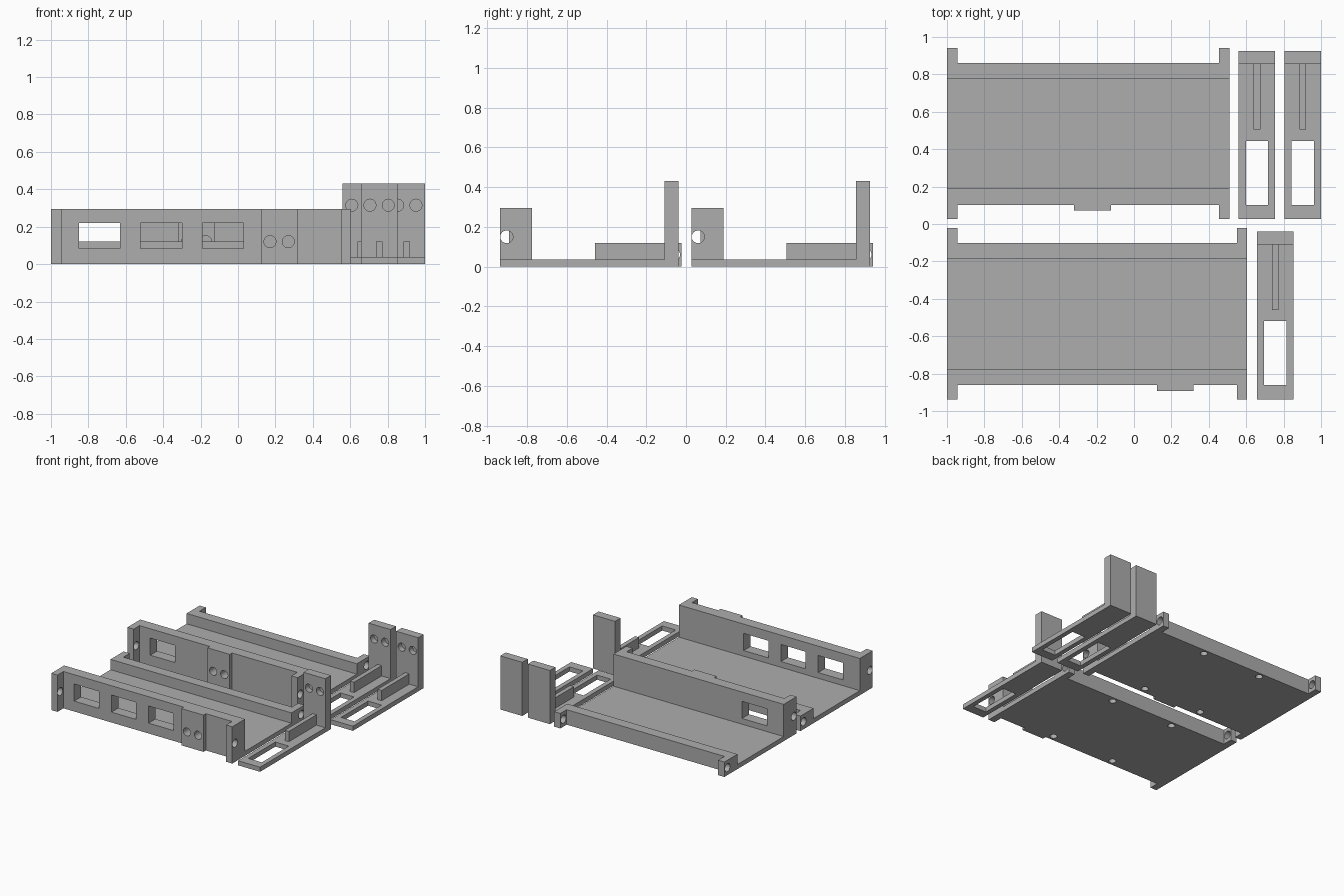
import bpy, bmesh, math
from mathutils import Matrix, Vector

old = bpy.data.objects.get("Cube")
if old:
    bpy.data.objects.remove(old, do_unlink=True)

grey = bpy.data.materials.new("plain grey")
grey.use_nodes = True
colour = (0.42, 0.42, 0.42, 1)
grey.diffuse_color = colour
grey.node_tree.nodes["Principled BSDF"].inputs["Base Color"].default_value = colour

FLOOR = 0.037     # plate thickness
TALL = 0.295      # front wall height
LOW = 0.12        # back wall and rib height
POST = 0.43       # bracket post height
R = 0.032         # screw hole radius


def make(name, bm):
    bmesh.ops.recalc_face_normals(bm, faces=bm.faces)
    mesh = bpy.data.meshes.new(name)
    bm.to_mesh(mesh)
    bm.free()
    obj = bpy.data.objects.new(name, mesh)
    obj.data.materials.append(grey)
    bpy.context.collection.objects.link(obj)
    return obj


def box(name, x0, x1, y0, y1, z0, z1):
    bm = bmesh.new()
    bmesh.ops.create_cube(bm, size=1)
    for v in bm.verts:
        v.co = Vector((x0 if v.co.x < 0 else x1,
                       y0 if v.co.y < 0 else y1,
                       z0 if v.co.z < 0 else z1))
    return make(name, bm)


def rod(name, axis, centre, length, radius=R):
    bm = bmesh.new()
    turn = {"x": Matrix.Rotation(math.pi / 2, 4, "Y"),
            "y": Matrix.Rotation(math.pi / 2, 4, "X"),
            "z": Matrix.Identity(4)}[axis]
    bmesh.ops.create_cone(bm, cap_ends=True, segments=32, radius1=radius, radius2=radius,
                          depth=length, matrix=Matrix.Translation(centre) @ turn)
    return make(name, bm)


def extrude_x(name, x0, x1, profile):
    """Solid with a y-z profile running along x."""
    bm = bmesh.new()
    face = bm.faces.new([bm.verts.new((x0, y, z)) for y, z in profile])
    out = bmesh.ops.extrude_face_region(bm, geom=[face])
    verts = [g for g in out["geom"] if isinstance(g, bmesh.types.BMVert)]
    bmesh.ops.translate(bm, verts=verts, vec=(x1 - x0, 0, 0))
    return make(name, bm)


def combine(obj, others, operation):
    bpy.context.view_layer.objects.active = obj
    for other in others:
        other.hide_render = True
        mod = obj.modifiers.new("combine", "BOOLEAN")
        mod.operation = operation
        mod.solver = "EXACT"
        mod.object = other
        bpy.ops.object.modifier_apply(modifier=mod.name)
        bpy.data.objects.remove(other, do_unlink=True)


def finish(obj):
    bpy.ops.object.select_all(action="DESELECT")
    obj.select_set(True)
    bpy.context.view_layer.objects.active = obj
    bpy.ops.object.shade_smooth_by_angle(angle=math.radians(30))


def tray(name, x1, y0, pad_x, windows):
    x0, tab = -1.0, 0.055
    fw0, fw1 = y0 + 0.075, y0 + 0.163      # front wall
    bw0, bw1 = y0 + 0.75, y0 + 0.835       # back wall
    y1 = y0 + 0.915
    body = extrude_x(name, x0, x1, [
        (fw0, 0), (bw1, 0), (bw1, LOW), (bw0, LOW),
        (bw0, FLOOR), (fw1, FLOOR), (fw1, TALL), (fw0, TALL)])
    # corner tabs and the raised pad on the front wall
    adds = []
    for a, b in ((x0, x0 + tab), (x1 - tab, x1)):
        adds.append(box("front_tab", a, b, y0, fw0 + 0.04, 0, TALL))
        adds.append(box("back_tab", a, b, bw1 - 0.04, y1, 0, LOW))
    adds.append(box("pad", pad_x - 0.098, pad_x + 0.098, fw0 - 0.03, fw0 + 0.04, 0, TALL))
    combine(body, adds, "UNION")
    # windows, tab holes, pad holes and underside holes
    cuts = [box("window", w, w + 0.22, fw0 - 0.02, fw1 + 0.02, 0.083, 0.22) for w in windows]
    for x in (x0 + tab / 2, x1 - tab / 2):
        cuts.append(rod("hole", "x", (x, y0 + 0.034, 0.15), 0.1))
        cuts.append(rod("hole", "x", (x, y1 - 0.04, 0.06), 0.1))
    middle = (x0 + x1) / 2
    for side in (-1, 1):
        cuts.append(rod("hole", "y", (pad_x + side * 0.049, fw0, 0.12), 0.1))
        for y in ((fw0 + fw1) / 2, (bw0 + bw1) / 2):
            cuts.append(rod("hole", "z", (middle + side * 0.175 * (x1 - x0), y, 0), 0.12, 0.027))
    combine(body, cuts, "DIFFERENCE")
    finish(body)


def bracket(name, x0, y0):
    w, y1 = 0.195, y0 + 0.898
    c = x0 + w / 2
    back = y1 - 0.07
    # L-shaped plate and post, with a stiffening rib
    body = extrude_x(name, x0, x0 + w, [
        (y0, 0), (y1, 0), (y1, POST), (back, POST), (back, FLOOR), (y0, FLOOR)])
    rib = box("rib", c - 0.018, c + 0.018, y0 + 0.478, back + 0.03, 0.01, LOW)
    combine(body, [rib], "UNION")
    # long slot and two screw holes in the post
    cuts = [box("slot", c - 0.06, c + 0.06, y0 + 0.075, y0 + 0.418, -0.1, 0.1)]
    cuts += [rod("hole", "y", (c + s * 0.049, back, 0.315), 0.09) for s in (-1, 1)]
    combine(body, cuts, "DIFFERENCE")
    finish(body)


tray("front_tray", 0.605, -0.937, 0.22, (-0.85, -0.52, -0.19))
tray("back_tray", 0.51, 0.027, -0.222, (-0.85,))
bracket("front_bracket", 0.657, -0.937)
bracket("back_bracket_inner", 0.56, 0.027)
bracket("back_bracket_outer", 0.805, 0.027)
